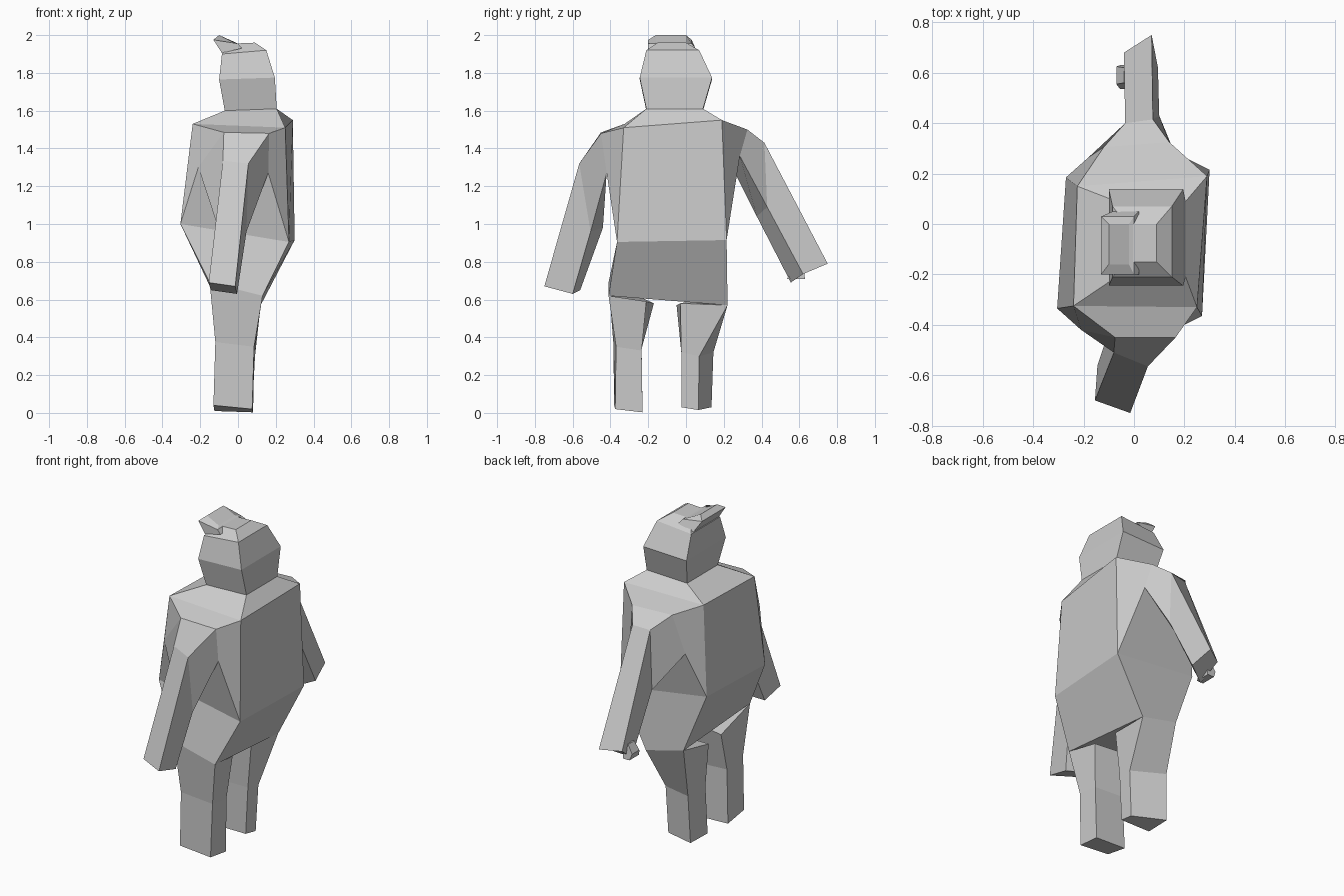
import bpy, bmesh


def loft(name, rings):
    """Skin a chain of four-cornered cross-sections and cap both ends."""
    bm = bmesh.new()
    loops = [[bm.verts.new(p) for p in ring] for ring in rings]
    for a, b in zip(loops, loops[1:]):
        for i in range(4):
            j = (i + 1) % 4
            bm.faces.new((a[i], a[j], b[j], b[i]))
    bm.faces.new(loops[0][::-1])
    bm.faces.new(loops[-1])
    bmesh.ops.recalc_face_normals(bm, faces=bm.faces)
    mesh = bpy.data.meshes.new(name)
    bm.to_mesh(mesh)
    bm.free()
    obj = bpy.data.objects.new(name, mesh)
    bpy.context.collection.objects.link(obj)
    return obj


def rect(x0, x1, y0, y1, z0, z1=None):
    """Rectangular section whose height may tilt from x0 to x1."""
    z1 = z0 if z1 is None else z1
    return [(x0, y0, z0), (x1, y0, z1), (x1, y1, z1), (x0, y1, z0)]


# Torso: hips, belly, shoulders, collar
hips = [(-.15, -.41, .69), (.13, -.41, .62), (.12, .22, .57), (-.13, .21, .63)]
belly = [(-.305, -.335, 1.0), (.27, -.365, .905), (.30, .215, .915), (-.27, .185, .99)]
chest = [(-.24, -.325, 1.53), (.25, -.33, 1.51), (.29, .19, 1.55), (-.225, .15, 1.53)]
collar = rect(-.07, .205, -.21, .09, 1.60, 1.61)
loft("torso", [hips, belly, chest, collar])

# Head and crown
loft("head", [
    collar,
    rect(-.10, .195, -.245, .138, 1.765, 1.775),
    rect(-.085, .15, -.21, .07, 1.90, 1.92),
    rect(-.03, .09, -.15, 0, 1.955, 1.96),
])

# Raised tuft at the front of the crown
loft("head_tuft", [
    rect(-.085, .02, -.20, .05, 1.905, 1.93),
    rect(-.13, .0, -.20, .03, 1.975, 1.955),
    rect(-.10, -.02, -.16, 0, 2.0, 1.96),
])

# Arms grow from the side panels of the torso
loft("right_arm", [
    [chest[0], chest[1], belly[1], belly[0]],
    [(-.075, -.45, 1.485), (.165, -.45, 1.48), (.16, -.42, 1.27), (-.21, -.42, 1.30)],
    [(-.08, -.51, 1.335), (.055, -.565, 1.32), (.045, -.505, .96), (-.105, -.44, .98)],
    [(-.155, -.70, .69), (-.015, -.75, .67), (-.005, -.60, .63), (-.145, -.56, .65)],
])
loft("left_arm", [
    [chest[3], chest[2], belly[2], belly[3]],
    [(-.12, .305, 1.50), (.14, .325, 1.50), (.16, .285, 1.36), (-.18, .265, 1.26)],
    [(-.035, .40, 1.42), (.075, .415, 1.43), (.10, .43, 1.09), (-.03, .375, 1.04)],
    [(-.04, .68, .78), (.07, .75, .79), (.095, .62, .735), (-.02, .555, .69)],
])

# Small thumb on the left hand
loft("left_thumb", [
    rect(-.055, -.01, .535, .63, .71),
    rect(-.07, -.01, .555, .625, .75),
    rect(-.04, -.01, .56, .62, .80),
])

# Legs: thigh, knee, foot
loft("right_leg", [
    [(-.15, -.41, .69), (.13, -.41, .62), (.11, -.21, .59), (-.12, -.17, .58)],
    [(-.12, -.385, .375), (.085, -.37, .35), (.085, -.235, .33), (-.115, -.235, .34)],
    [(-.13, -.38, .04), (.075, -.375, .02), (.08, -.23, .003), (-.125, -.23, .01)],
])
loft("left_leg", [
    [(-.12, -.05, .57), (.11, -.03, .58), (.12, .22, .57), (-.13, .21, .63)],
    [(-.115, -.025, .32), (.085, -.025, .32), (.09, .07, .30), (-.115, .145, .32)],
    [(-.13, -.025, .03), (.07, -.025, .03), (.075, .065, .015), (-.125, .135, .03)],
])
